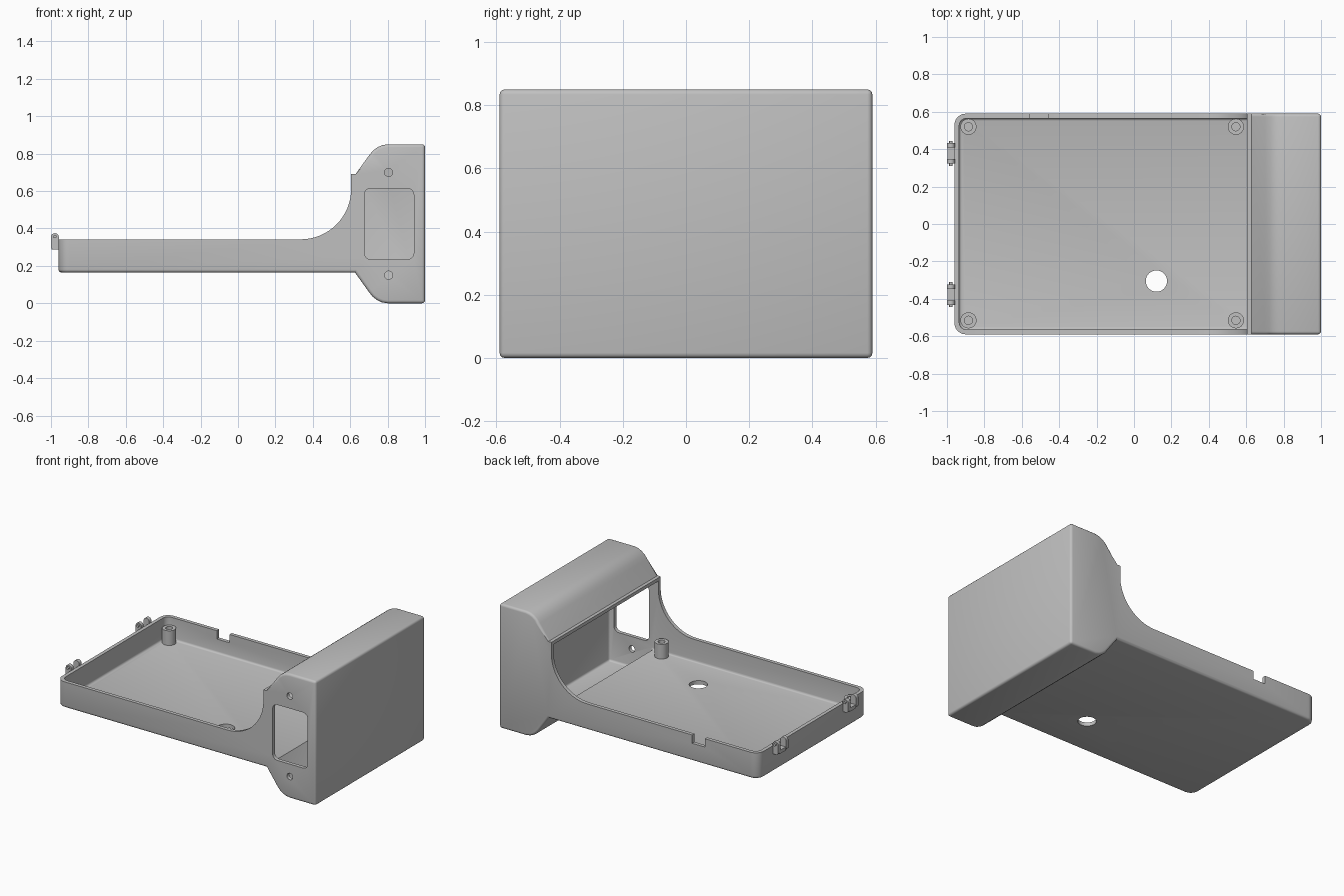
import bpy, bmesh, math
from mathutils import Matrix

if "Cube" in bpy.data.objects:
    bpy.data.objects.remove(bpy.data.objects["Cube"])

grey = bpy.data.materials.new("light_grey_plastic")
grey.diffuse_color = (0.53, 0.53, 0.53, 1)
grey.use_nodes = True
grey.node_tree.nodes["Principled BSDF"].inputs["Base Color"].default_value = grey.diffuse_color


def finish(name, bm):
    bmesh.ops.recalc_face_normals(bm, faces=bm.faces[:])
    me = bpy.data.meshes.new(name)
    bm.to_mesh(me)
    bm.free()
    me.materials.append(grey)
    ob = bpy.data.objects.new(name, me)
    bpy.context.collection.objects.link(ob)
    return ob


def arc(cx, cz, r, a0, a1, n):
    return [(cx + r * math.cos(math.radians(a0 + (a1 - a0) * i / n)),
             cz + r * math.sin(math.radians(a0 + (a1 - a0) * i / n))) for i in range(n + 1)]


def prism(pts, y0, y1):
    """Side profile (x, z) extruded along y."""
    bm = bmesh.new()
    face = bm.faces.new([bm.verts.new((x, y0, z)) for x, z in pts])
    ext = bmesh.ops.extrude_face_region(bm, geom=[face])
    for v in ext["geom"]:
        if isinstance(v, bmesh.types.BMVert):
            v.co.y = y1
    bmesh.ops.recalc_face_normals(bm, faces=bm.faces[:])
    return bm


def round_edges(bm, left, corner_r, edge_r):
    """Round the upright corners at the tray end, then the outer edges below the rim."""
    bm.normal_update()
    up = [e for e in bm.edges if all(abs(v.co.x - left) < 0.001 for v in e.verts)
          and abs(e.verts[0].co.z - e.verts[1].co.z) > 0.05]
    bmesh.ops.bevel(bm, geom=up, offset=corner_r, segments=6, profile=0.5, affect='EDGES')
    bm.normal_update()
    sharp = [e for e in bm.edges if e.is_convex and e.calc_face_angle(0) > 0.5
             and not any(v.co.x < 0.64 and v.co.z > 0.3 and
                         not (v.co.z > 0.68 and v.co.x > 0.62 and left < -0.95)
                         for v in e.verts)]
    bmesh.ops.bevel(bm, geom=sharp, offset=edge_r, segments=3, profile=0.5,
                    affect='EDGES', clamp_overlap=True)


def cylinder(r, depth, loc, axis='Z', n=32):
    bm = bmesh.new()
    rot = {'Z': Matrix(), 'Y': Matrix.Rotation(math.pi / 2, 4, 'X')}[axis]
    bmesh.ops.create_cone(bm, cap_ends=True, segments=n, radius1=r, radius2=r,
                          depth=depth, matrix=Matrix.Translation(loc) @ rot)
    return bm


def box(lo, hi):
    return prism([(lo[0], lo[2]), (hi[0], lo[2]), (hi[0], hi[2]), (lo[0], hi[2])], lo[1], hi[1])


def cut(ob, bm):
    cutter = finish("cutter", bm)
    cutter.hide_render = True
    mod = ob.modifiers.new("cut", 'BOOLEAN')
    mod.operation, mod.solver, mod.object = 'DIFFERENCE', 'EXACT', cutter
    bpy.context.view_layer.objects.active = ob
    bpy.ops.object.modifier_apply(modifier=mod.name)
    bpy.data.objects.remove(cutter)


def smooth(ob):
    bpy.ops.object.select_all(action='DESELECT')
    ob.select_set(True)
    bpy.context.view_layer.objects.active = ob
    bpy.ops.object.shade_smooth_by_angle(angle=math.radians(32))


def mirrored(pts):
    return [(x, 0.85 - z) for x, z in reversed(pts)]


# Housing: tray and deep end box in one outer profile
low = [(0.625, 0.165), (0.70, 0.06), (0.72, 0.035), (0.745, 0.016), (0.77, 0.005), (0.80, 0), (1, 0)]
outer = ([(-0.96, 0.165)] + low + mirrored(low)[:-1] + [(0.628, 0.69), (0.605, 0.69)]
         + arc(0.335, 0.612, 0.27, 0, -90, 16) + [(-0.96, 0.342)])
bm = prism(outer, -0.59, 0.59)
round_edges(bm, -0.96, 0.06, 0.016)
housing = finish("housing", bm)

# Hollow inside, open above the tray
low_in = [(0.644, 0.19), (0.719, 0.077), (0.738, 0.055), (0.758, 0.038), (0.78, 0.029),
          (0.80, 0.025), (0.975, 0.025)]
inner = ([(-0.935, 0.19)] + low_in + mirrored(low_in)[:-1]
         + [(0.648, 0.667), (0.5, 0.667), (0.5, 0.9), (-0.935, 0.9)])
bm = prism(inner, -0.565, 0.565)
round_edges(bm, -0.935, 0.04, 0.014)
cut(housing, bm)

# Front window with rounded corners and two screw holes
x0, x1, z0, z1, r = 0.675, 0.94, 0.235, 0.615, 0.035
window = (arc(x1 - r, z1 - r, r, 0, 90, 6) + arc(x0 + r, z1 - r, r, 90, 180, 6)
          + arc(x0 + r, z0 + r, r, 180, 270, 6) + arc(x1 - r, z0 + r, r, 270, 360, 6))
cut(housing, prism(window, -0.7, -0.5))
for z in (0.15, 0.70):
    cut(housing, cylinder(0.022, 0.2, (0.805, -0.6, z), 'Y', 24))

# Floor hole and notch in the back wall
cut(housing, cylinder(0.057, 0.2, (0.12, -0.305, 0.18), 'Z', 40))
cut(housing, box((-0.555, 0.5, 0.285), (-0.46, 0.7, 0.5)))
smooth(housing)

# Screw bosses on the tray floor
for x in (-0.885, 0.545):
    for y in (-0.515, 0.52):
        boss = finish("screw_boss", cylinder(0.043, 0.105, (x, y, 0.2375)))
        cut(boss, cylinder(0.022, 0.2, (x, y, 0.30), 'Z', 24))
        smooth(boss)

# Hinge clips on the tray end: two posts, a bridge and small outward pins
post = [(-1, 0.297), (-0.99, 0.287), (-0.958, 0.287)] + arc(-0.979, 0.354, 0.021, 0, 180, 10)
for y in (-0.378, 0.378):
    for s in (-1, 1):
        ya, yb = sorted((y + s * 0.055, y + s * 0.03))
        smooth(finish("clip_post", prism(post, ya, yb)))
        smooth(finish("clip_pin", cylinder(0.009, 0.02, (-0.979, y + s * 0.057, 0.357), 'Y', 16)))
    finish("clip_bridge", box((-0.998, y - 0.035, 0.288), (-0.958, y + 0.035, 0.312)))
